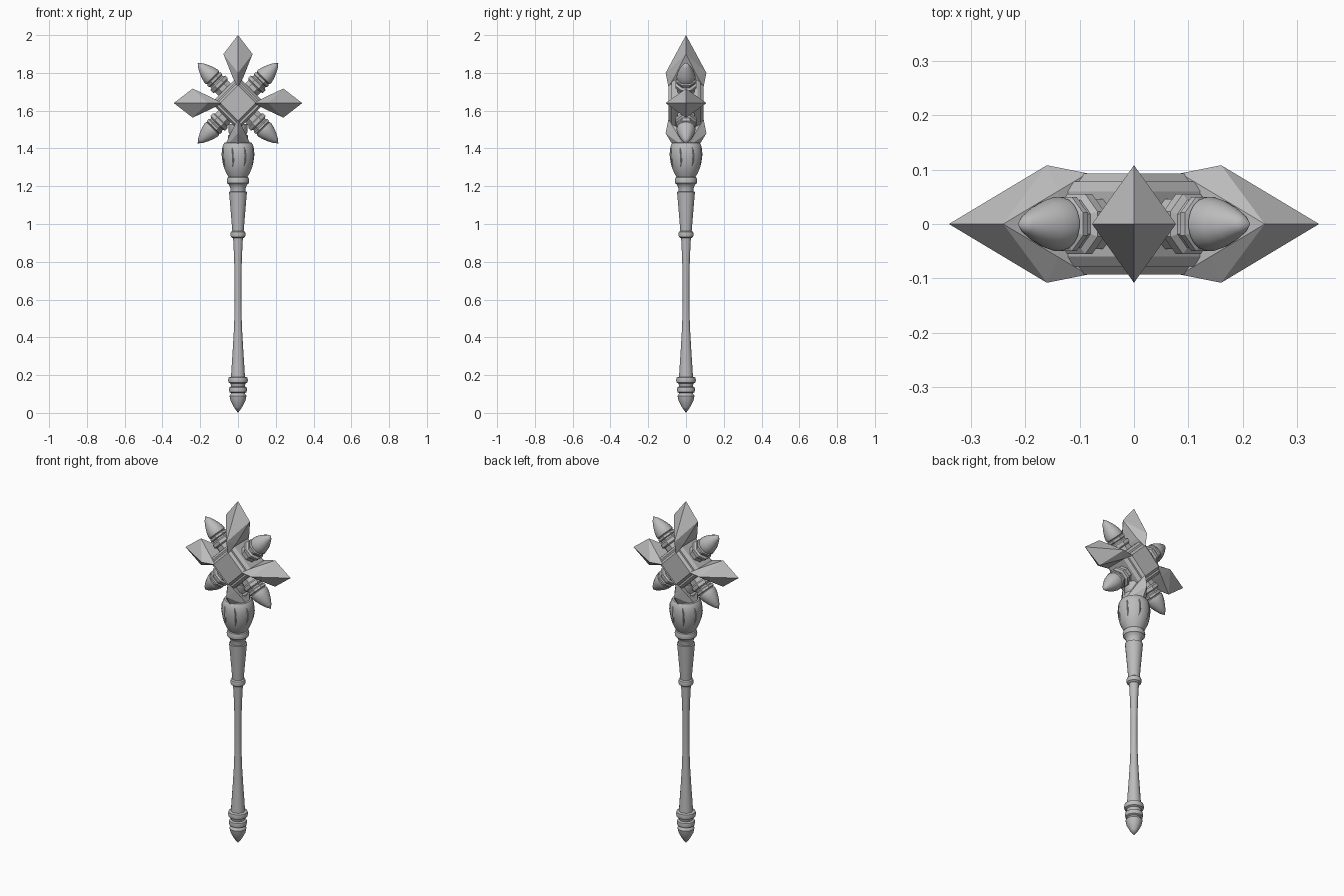
import bpy, bmesh, math
from mathutils import Matrix, Vector

if "Cube" in bpy.data.objects:
    bpy.data.objects.remove(bpy.data.objects["Cube"], do_unlink=True)

HEAD_Z = 1.64
GREY = (0.5, 0.5, 0.5, 1.0)
metal = bpy.data.materials.new("grey_metal")
metal.use_nodes = True
metal.diffuse_color = GREY
metal.node_tree.nodes["Principled BSDF"].inputs["Base Color"].default_value = GREY


def finish(name, bm, matrix=Matrix(), smooth=False):
    bmesh.ops.recalc_face_normals(bm, faces=bm.faces)
    mesh = bpy.data.meshes.new(name)
    bm.to_mesh(mesh)
    bm.free()
    mesh.materials.append(metal)
    ob = bpy.data.objects.new(name, mesh)
    bpy.context.collection.objects.link(ob)
    ob.matrix_world = matrix
    if smooth:
        bpy.ops.object.select_all(action='DESELECT')
        ob.select_set(True)
        bpy.context.view_layer.objects.active = ob
        bpy.ops.object.shade_smooth_by_angle(angle=math.radians(35))
    return ob


def lathe(name, profile, sides, matrix=Matrix(), smooth=True):
    """Revolve (radius, height) points around local z."""
    bm = bmesh.new()
    rings = []
    for r, z in profile:
        if r == 0:
            rings.append([bm.verts.new((0, 0, z))] * sides)
        else:
            rings.append([bm.verts.new((r * math.cos(a), r * math.sin(a), z))
                          for a in (math.tau * (i + 0.5) / sides for i in range(sides))])
    for lo, hi in zip(rings, rings[1:]):
        for i in range(sides):
            j = (i + 1) % sides
            bm.faces.new(dict.fromkeys((lo[i], lo[j], hi[j], hi[i])))
    for ring in (rings[0], rings[-1]):
        if ring[0] is not ring[1]:
            bm.faces.new(ring)
    return finish(name, bm, matrix, smooth)


# Pommel: pointed bud below three rings
lathe("pommel", [(0, 0.0), (0.022, 0.03), (0.04, 0.065), (0.045, 0.09), (0.036, 0.105),
                 (0.046, 0.11), (0.048, 0.125), (0.046, 0.135), (0.036, 0.14),
                 (0.04, 0.155), (0.05, 0.16), (0.053, 0.173), (0.05, 0.187), (0.034, 0.192)], 24)

# Shaft: waisted grip
lathe("shaft", [(0.038, 0.185), (0.034, 0.25), (0.028, 0.34), (0.021, 0.46),
                (0.018, 0.58), (0.018, 0.7), (0.021, 0.82), (0.027, 0.94)], 16)
lathe("shaft_ring", [(0.028, 0.925), (0.038, 0.932), (0.041, 0.945),
                     (0.038, 0.958), (0.028, 0.965)], 20)

# Flared upper shaft and collar
lathe("upper_shaft", [(0.03, 0.955), (0.036, 1.03), (0.042, 1.1), (0.048, 1.17), (0.04, 1.172)], 20)
lathe("collar", [(0.04, 1.165), (0.041, 1.19), (0.048, 1.208), (0.058, 1.216),
                 (0.06, 1.232), (0.056, 1.246), (0.046, 1.252)], 24)

# Bulb and neck under the head
lathe("bulb", [(0.048, 1.245), (0.06, 1.265), (0.074, 1.295), (0.083, 1.33), (0.087, 1.365),
               (0.086, 1.395), (0.08, 1.418), (0.072, 1.43), (0.055, 1.433)], 28)
lathe("neck", [(0.042, 1.425), (0.042, 1.445), (0.053, 1.452), (0.053, 1.468),
               (0.044, 1.474), (0.05, 1.485), (0.05, 1.53)], 24)

# Slim curved claws lying on the bulb
for i in range(8):
    turn = Matrix.Rotation(math.tau * (i + 0.5) / 8, 4, 'Z')
    bm = bmesh.new()
    outer = []
    for z, r, w in ((1.30, 0.074, 0.0), (1.33, 0.0845, 0.009), (1.365, 0.0885, 0.011),
                    (1.395, 0.087, 0.007), (1.412, 0.08, 0.0)):
        bend = 0.008 * math.cos((z - 1.355) * 28)
        outer.append([bm.verts.new((r - dr, bend + s * w, z))
                      for s, dr in ((-1, 0.007), (0, -0.001), (1, 0.007))])
    for lo, hi in zip(outer, outer[1:]):
        for k in range(2):
            bm.faces.new((lo[k], lo[k + 1], hi[k + 1], hi[k]))
    bmesh.ops.remove_doubles(bm, verts=bm.verts, dist=0.0001)
    finish("bulb_claw", bm, turn, True)


# Head core: stepped square block standing on its corner
def core_block(name, layers):
    """Stack of squares, each (half side, y)."""
    bm = bmesh.new()
    rings = [[bm.verts.new((sx * h, y, sz * h)) for sx, sz in ((-1, -1), (1, -1), (1, 1), (-1, 1))]
             for h, y in layers]
    for lo, hi in zip(rings, rings[1:]):
        for i in range(4):
            j = (i + 1) % 4
            bm.faces.new((lo[i], lo[j], hi[j], hi[i]))
    bm.faces.new(rings[0])
    bm.faces.new(rings[-1])
    finish(name, bm, Matrix.Translation((0, 0, HEAD_Z)) @ Matrix.Rotation(math.pi / 4, 4, 'Y'))


half = [(0.066, 0.093), (0.078, 0.078), (0.088, 0.078), (0.1, 0.06)]
core_block("head_core", [(h, -y) for h, y in half] + [(h, y) for h, y in reversed(half)])


# Faceted blades: up, down, left and right
def blade(name, angle, extra):
    bm = bmesh.new()
    tip = bm.verts.new((0, 0, 0.34 + extra))
    side = {s: bm.verts.new((s * 0.077, 0, 0.24 + extra)) for s in (-1, 1)}
    ridge = {t: bm.verts.new((0, t * 0.108, 0.16)) for t in (-1, 1)}
    base = {t: bm.verts.new((0, t * 0.093, 0.085)) for t in (-1, 1)}
    inner = {(s, t): bm.verts.new((s * 0.03, t * 0.06, 0.14)) for s in (-1, 1) for t in (-1, 1)}
    for s in (-1, 1):
        for t in (-1, 1):
            bm.faces.new((tip, ridge[t], side[s]))
            bm.faces.new((side[s], ridge[t], inner[s, t]))
            bm.faces.new((ridge[t], base[t], inner[s, t]))
        bm.faces.new((side[s], inner[s, 1], inner[s, -1]))
        bm.faces.new((inner[s, 1], base[1], base[-1], inner[s, -1]))
    finish(name, bm, Matrix.Translation((0, 0, HEAD_Z)) @ Matrix.Rotation(angle, 4, 'Y'))


for name, quarter, extra in (("top_blade", 0, 0.02), ("left_blade", 1, 0),
                             ("bottom_blade", 2, 0), ("right_blade", 3, 0)):
    blade(name, quarter * math.pi / 2, extra)

# Diagonal studs: octagonal socket and rounded cone
for k in range(4):
    m = Matrix.Translation((0, 0, HEAD_Z)) @ Matrix.Rotation(math.pi / 4 + k * math.pi / 2, 4, 'Y')
    lathe("stud_socket", [(0.05, 0.09), (0.05, 0.125), (0.06, 0.132), (0.06, 0.15), (0.048, 0.157),
                          (0.048, 0.165), (0.054, 0.17), (0.054, 0.182), (0.04, 0.188)], 8, m, False)
    lathe("stud_cone", [(0.036, 0.18), (0.049, 0.19), (0.05, 0.2), (0.044, 0.225),
                        (0.033, 0.252), (0.018, 0.28), (0, 0.302)], 20, m)
